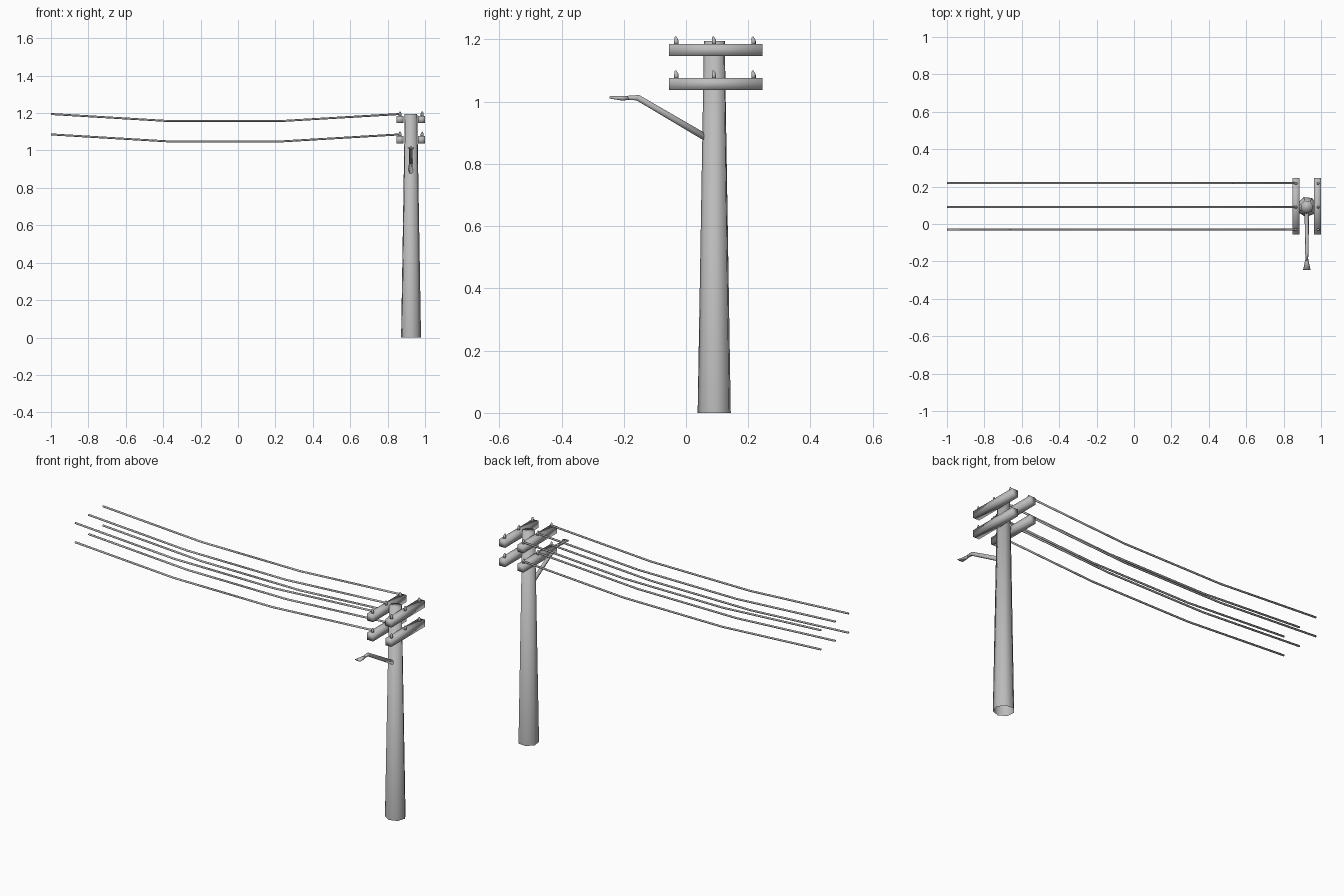
import bpy, bmesh, math
from mathutils import Vector

cube = bpy.data.objects.get("Cube")
if cube:
    bpy.data.objects.remove(cube, do_unlink=True)

grey = bpy.data.materials.new("weathered_grey")
grey.use_nodes = True
COLOUR = (0.5, 0.5, 0.5, 1)
grey.diffuse_color = COLOUR
grey.node_tree.nodes["Principled BSDF"].inputs["Base Color"].default_value = COLOUR

PX, PY = 0.924, 0.092          # pole axis


def finish(name, bm):
    bmesh.ops.recalc_face_normals(bm, faces=bm.faces)
    for f in bm.faces:
        f.smooth = True
    me = bpy.data.meshes.new(name)
    bm.to_mesh(me)
    bm.free()
    me.materials.append(grey)
    ob = bpy.data.objects.new(name, me)
    bpy.context.collection.objects.link(ob)


def sweep(name, path, radii, side, sides, start=0.0, bottom_cap=True):
    """Sweep an elliptical ring (width, height) along a path."""
    bm = bmesh.new()
    pts = [Vector(p) for p in path]
    side = Vector(side)
    rings = []
    for i, p in enumerate(pts):
        tangent = pts[min(i + 1, len(pts) - 1)] - pts[max(i - 1, 0)]
        up = tangent.normalized().cross(side)
        rw, rh = radii[i]
        ring = []
        for k in range(sides):
            a = start + math.tau * k / sides
            ring.append(bm.verts.new(p + side * rw * math.cos(a) + up * rh * math.sin(a)))
        rings.append(ring)
    for a, b in zip(rings, rings[1:]):
        for k in range(sides):
            j = (k + 1) % sides
            bm.faces.new((a[k], a[j], b[j], b[k]))
    if bottom_cap:
        bm.faces.new(rings[0])
    bm.faces.new(rings[-1])
    finish(name, bm)


def box(name, centre, size):
    bm = bmesh.new()
    bmesh.ops.create_cube(bm, size=1)
    for v in bm.verts:
        v.co = Vector(c + s * q for c, s, q in zip(centre, size, v.co))
    finish(name, bm)


# Tapered pole, open underneath
sweep("pole", [(PX, PY, 0), (PX, PY, 1.195)],
      [(0.055, 0.055), (0.0345, 0.0345)], (1, 0, 0), 7,
      start=-math.pi / 4, bottom_cap=False)

# Paired crossarms at two levels, each with three insulators
for level, z in (("upper", 1.166), ("lower", 1.057)):
    for end, x, pin_x in (("inner", 0.866, 0.866), ("outer", 0.981, 0.985)):
        box(f"{level}_{end}_crossarm", (x, 0.0955, z), (0.038, 0.301, 0.039))
        for n, y in enumerate((-0.031, 0.09, 0.217)):
            base = z + 0.017
            sweep(f"{level}_{end}_insulator_{n + 1}",
                  [(pin_x, y, base), (pin_x, y, base + 0.014), (pin_x, y - 0.003, base + 0.026)],
                  [(0.008, 0.008), (0.008, 0.008), (0.003, 0.003)], (1, 0, 0), 6)

    # Sagging wires strung from the inner insulators
    for n, y in enumerate((-0.029, 0.091, 0.219)):
        high, low = z + 0.029, z - 0.008
        sweep(f"{level}_wire_{n + 1}",
              [(-1, y, high), (-0.38, y, low), (0.24, y, low), (0.866, y, high)],
              [(0.0055, 0.0055)] * 4, (0, 1, 0), 5)

# Lamp bracket rising forward from the pole
sweep("lamp_bracket",
      [(PX, 0.07, 0.881), (PX, -0.155, 1.013), (PX, -0.2, 1.012)],
      [(0.012, 0.013), (0.009, 0.011), (0.006, 0.007)], (1, 0, 0), 6)

# Flared lamp head, thinning towards its front edge
sweep("lamp_head",
      [(PX, -0.185, 1.012), (PX, -0.204, 1.011), (PX, -0.246, 1.014)],
      [(0.007, 0.007), (0.011, 0.009), (0.02, 0.004)], (1, 0, 0), 6)
